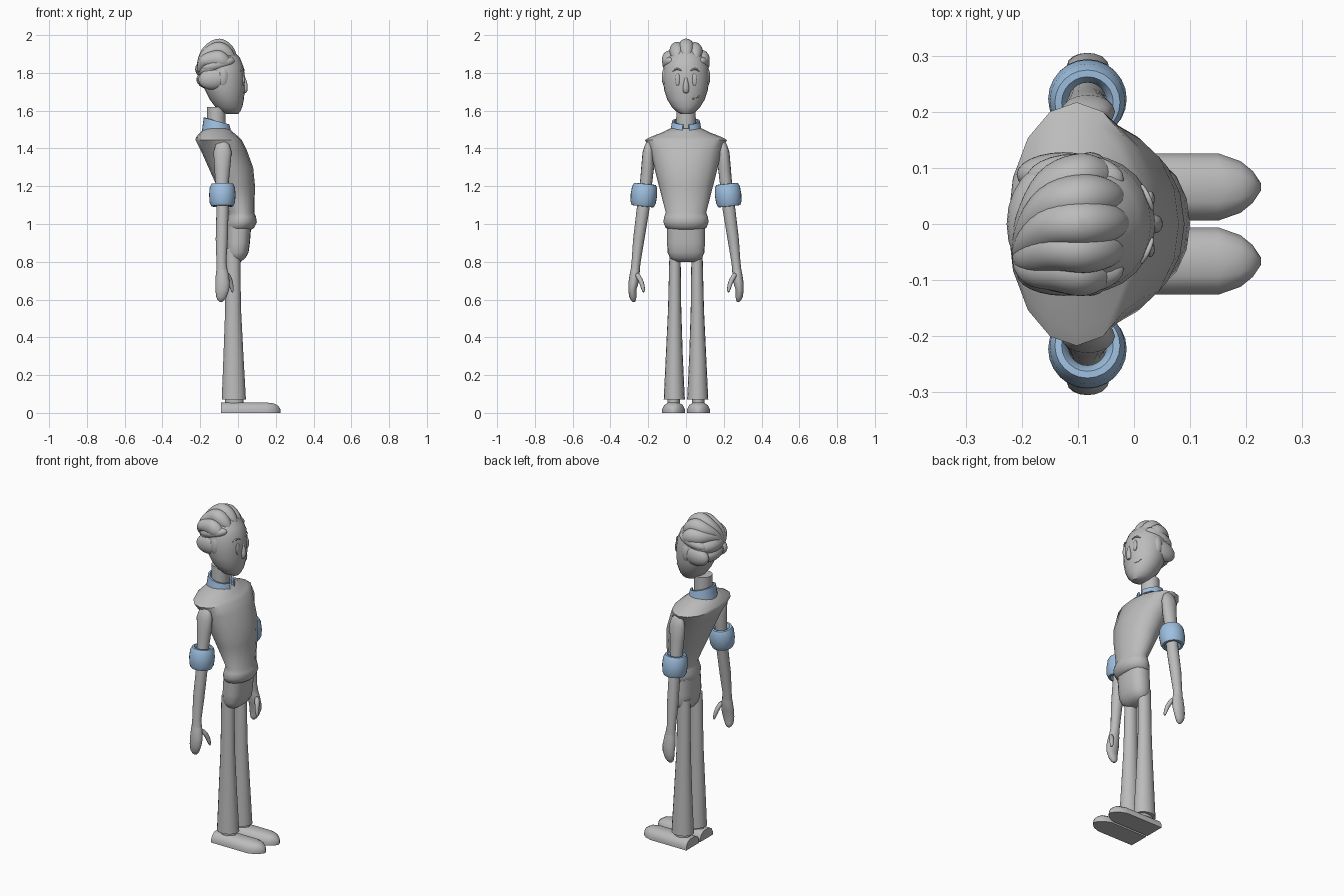
import bpy, bmesh, math
from mathutils import Vector


def material(name, rgb):
    m = bpy.data.materials.new(name)
    m.diffuse_color = (*rgb, 1)
    return m


GREY = material("plain grey", (0.5, 0.5, 0.5))
BLUE = material("pale blue", (0.34, 0.52, 0.74))


def finish(ob, mat, angle=40, subsurf=0):
    ob.data.materials.append(mat)
    if subsurf:
        ob.modifiers.new("smooth", 'SUBSURF').levels = subsurf
        ob.modifiers["smooth"].render_levels = subsurf
    bpy.ops.object.select_all(action='DESELECT')
    ob.select_set(True)
    bpy.context.view_layer.objects.active = ob
    bpy.ops.object.shade_smooth_by_angle(angle=math.radians(angle))
    return ob


def loft(name, rings, mat=GREY, angle=40, closed=False, subsurf=0):
    """Skin a list of equal rings of points; cap the ends or join them."""
    bm = bmesh.new()
    vs = [[bm.verts.new(p) for p in r] for r in rings]
    n = len(vs[0])
    pairs = list(zip(vs, vs[1:])) + ([(vs[-1], vs[0])] if closed else [])
    for a, b in pairs:
        for i in range(n):
            j = (i + 1) % n
            bm.faces.new((a[i], a[j], b[j], b[i]))
    if not closed:
        bm.faces.new(vs[0])
        bm.faces.new(vs[-1])
    bmesh.ops.recalc_face_normals(bm, faces=bm.faces)
    me = bpy.data.meshes.new(name)
    bm.to_mesh(me)
    bm.free()
    ob = bpy.data.objects.new(name, me)
    bpy.context.collection.objects.link(ob)
    return finish(ob, mat, angle, subsurf)


def oval(cx, cy, z, rx, ry, n=16, p=2.0):
    out = []
    for i in range(n):
        a = 2 * math.pi * i / n
        c, s = math.cos(a), math.sin(a)
        out.append((cx + rx * math.copysign(abs(c) ** (2 / p), c),
                    cy + ry * math.copysign(abs(s) ** (2 / p), s), z))
    return out


def body(name, rows, p=2.0, n=16):
    """Rows of z, back x, front x, half width."""
    return loft(name, [oval((b + f) / 2, 0, z, (f - b) / 2, w, n, p) for z, b, f, w in rows])


def sweep(name, path, mat=GREY, n=10, subsurf=2, side=Vector((0, 1, 0))):
    """Path of x, y, z, width radius, thickness radius."""
    pts = [Vector(q[:3]) for q in path]
    rings = []
    for i, q in enumerate(path):
        t = (pts[min(i + 1, len(pts) - 1)] - pts[max(i - 1, 0)]).normalized()
        u = (side - t * side.dot(t)).normalized()
        v = t.cross(u)
        rings.append([pts[i] + u * q[3] * math.cos(2 * math.pi * k / n)
                      + v * q[4] * math.sin(2 * math.pi * k / n) for k in range(n)])
    return loft(name, rings, mat, 60, subsurf=subsurf)


def ball(name, loc, scale, rot=(0, 0, 0), mat=GREY):
    bpy.ops.mesh.primitive_uv_sphere_add(segments=24, ring_count=14, location=loc, rotation=rot)
    ob = bpy.context.object
    ob.name = name
    ob.scale = scale
    return finish(ob, mat)


# Shirt body and trouser seat
body("shirt", [(.97, -.06, .07, .09), (.98, -.065, .085, .108), (1.01, -.065, .1, .12),
               (1.04, -.055, .095, .115), (1.06, -.05, .086, .107), (1.2, -.112, .09, .143),
               (1.3, -.157, .08, .168), (1.39, -.197, .047, .19), (1.445, -.225, .02, .217),
               (1.46, -.222, .005, .19), (1.485, -.2, -.025, .125), (1.505, -.18, -.045, .085)])
body("trouser_seat", [(.99, -.06, .07, .1), (.9, -.065, .063, .1), (.85, -.063, .056, .098),
                      (.82, -.055, .04, .085), (.8, -.04, .015, .06)], p=2.5, n=20)

# Neck and head
body("neck", [(1.48, -.165, -.065, .054), (1.62, -.165, -.065, .05)])
body("head", [(1.582, -.06, 0, .025), (1.595, -.095, .012, .05), (1.62, -.12, .023, .075),
              (1.66, -.15, .031, .1), (1.71, -.175, .036, .116), (1.77, -.195, .038, .122),
              (1.83, -.195, .03, .119), (1.88, -.185, .01, .1), (1.92, -.16, -.03, .065)], n=24)

# Shirt collar: open band, notched at the throat
rings = []
for k in range(25):
    a = math.radians(13 + 334 * k / 24)
    c, s = math.cos(a), math.sin(a)
    top = 1.545 - .018 * c
    def at(r, z, c=c, s=s):
        return (-.113 + r * c * .98, r * s * 1.05, z)
    rings.append([at(.08, 1.49), at(.07, top), at(.06, top), at(.06, 1.49)])
loft("collar", rings, BLUE)

for s, tag in ((1, "left"), (-1, "right")):
    # Flared trouser leg, ankle and shoe
    loft("leg_" + tag, [oval(cx, s * cy, z, rx, ry) for z, cx, cy, rx, ry in
                        ((.07, -.022, .062, .064, .056), (.3, -.024, .062, .053, .045),
                         (.55, -.026, .06, .042, .035), (.87, -.027, .058, .038, .029))])
    loft("ankle_" + tag, [oval(-.02, s * .065, z, .05, .034) for z in (.04, .08)])
    shoe = []
    for x, w, h in ((-.09, .06, .055), (.15, .06, .055), (.19, .046, .05),
                    (.212, .028, .038), (.226, .007, .018)):
        y = s * .066
        shoe.append([(x, y + w * a, h * b) for a, b in
                     ((-1, 0), (-1, .35), (-.82, .75), (-.45, 1), (.45, 1), (.82, .75), (1, .35), (1, 0))])
    loft("shoe_" + tag, shoe, angle=35)

    # Arm, with the hand flowing out of the wrist
    loft("arm_" + tag, [oval(cx, s * cy, z, rx, ry) for z, cx, cy, rx, ry in
                        ((1.435, -.082, .196, .018, .01), (1.42, -.082, .197, .036, .02),
                         (1.38, -.082, .2, .048, .03), (1.3, -.083, .203, .042, .034),
                         (1.2, -.085, .213, .034, .032), (1.08, -.082, .227, .032, .034),
                         (.92, -.086, .25, .032, .03), (.8, -.088, .264, .026, .024),
                         (.75, -.085, .27, .03, .024))])
    loft("hand_" + tag, [oval(cx, s * cy, z, rx, ry) for z, cx, cy, rx, ry in
                         ((.78, -.087, .266, .024, .022), (.74, -.084, .271, .033, .026),
                          (.69, -.082, .278, .038, .027), (.65, -.083, .284, .036, .021),
                          (.615, -.088, .282, .028, .019), (.597, -.09, .278, .018, .014),
                          (.588, -.09, .277, .007, .006))])
    sweep("thumb_" + tag, [(-.06, s * .265, .74, .015, .015), (-.043, s * .243, .71, .014, .014),
                           (-.034, s * .228, .67, .014, .013), (-.028, s * .224, .635, .006, .006)],
          n=8, subsurf=1)

    # Rolled sleeve cuff
    prof = [(.034, .045), (.046, .06), (.058, .059), (.067, .04), (.07, 0),
            (.067, -.04), (.058, -.059), (.046, -.06), (.034, -.045)]
    cuff = loft("sleeve_cuff_" + tag, [[(r * math.cos(k * math.pi / 12), r * math.sin(k * math.pi / 12), z)
                                        for k in range(24)] for r, z in prof], BLUE, closed=True)
    cuff.location = (-.083, s * .223, 1.153)
    cuff.rotation_euler = (s * math.radians(6), 0, 0)

    # Eye, brow and side hair
    ball("eye_" + tag, (.029, s * .045, 1.765), (.008, .014, .033))
    sweep("brow_" + tag, [(.034, s * .022, 1.81, .004, .004), (.028, s * .042, 1.823, .006, .006),
                          (.02, s * .058, 1.82, .006, .006), (.012, s * .072, 1.807, .003, .003)],
          n=6, subsurf=1, side=Vector((0, 0, 1)))
    ball("side_hair_" + tag, (-.125, s * .088, 1.77), (.085, .04, .058), (0, math.radians(-8), 0))
    ball("sideburn_" + tag, (-.078, s * .094, 1.78), (.034, .034, .065))
    ball("temple_hair_" + tag, (-.105, s * .08, 1.845), (.09, .045, .035), (0, math.radians(-15), 0))

# Nose and smirk
sweep("nose", [(.03, 0, 1.785, .006, .006), (.036, 0, 1.755, .011, .012),
               (.038, 0, 1.715, .021, .018), (.034, 0, 1.69, .012, .01)], subsurf=1)
sweep("mouth", [(.025, .035, 1.663, .003, .003), (.017, .055, 1.665, .004, .004),
                (.008, .072, 1.678, .003, .003)], n=6, subsurf=0, side=Vector((0, 0, 1)))

# Nape hair in two layers
ball("nape_hair_lower", (-.135, 0, 1.765), (.085, .112, .055))
ball("nape_hair_upper", (-.135, 0, 1.82), (.092, .115, .06))

# Swept-back locks fanning forward from one point at the crown
for k, y in enumerate((-.088, -.046, .002, .048, .086)):
    d = .075 * (y / .09) ** 2
    f = .025 * (y / .09) ** 2
    sweep("hair_lock_%d" % (k + 1),
          [(-.212, -.058, 1.80, .008, .008), (-.19, -.045 + .45 * y, 1.865, .033, .033),
           (-.15, .85 * y, 1.918 - .7 * d, .043, .048), (-.098, y, 1.948 - d, .046, .053),
           (-.05 - f, y, 1.915 - .8 * d, .042, .045), (-.012 - f, .95 * y, 1.865 - .3 * d, .018, .016)])
